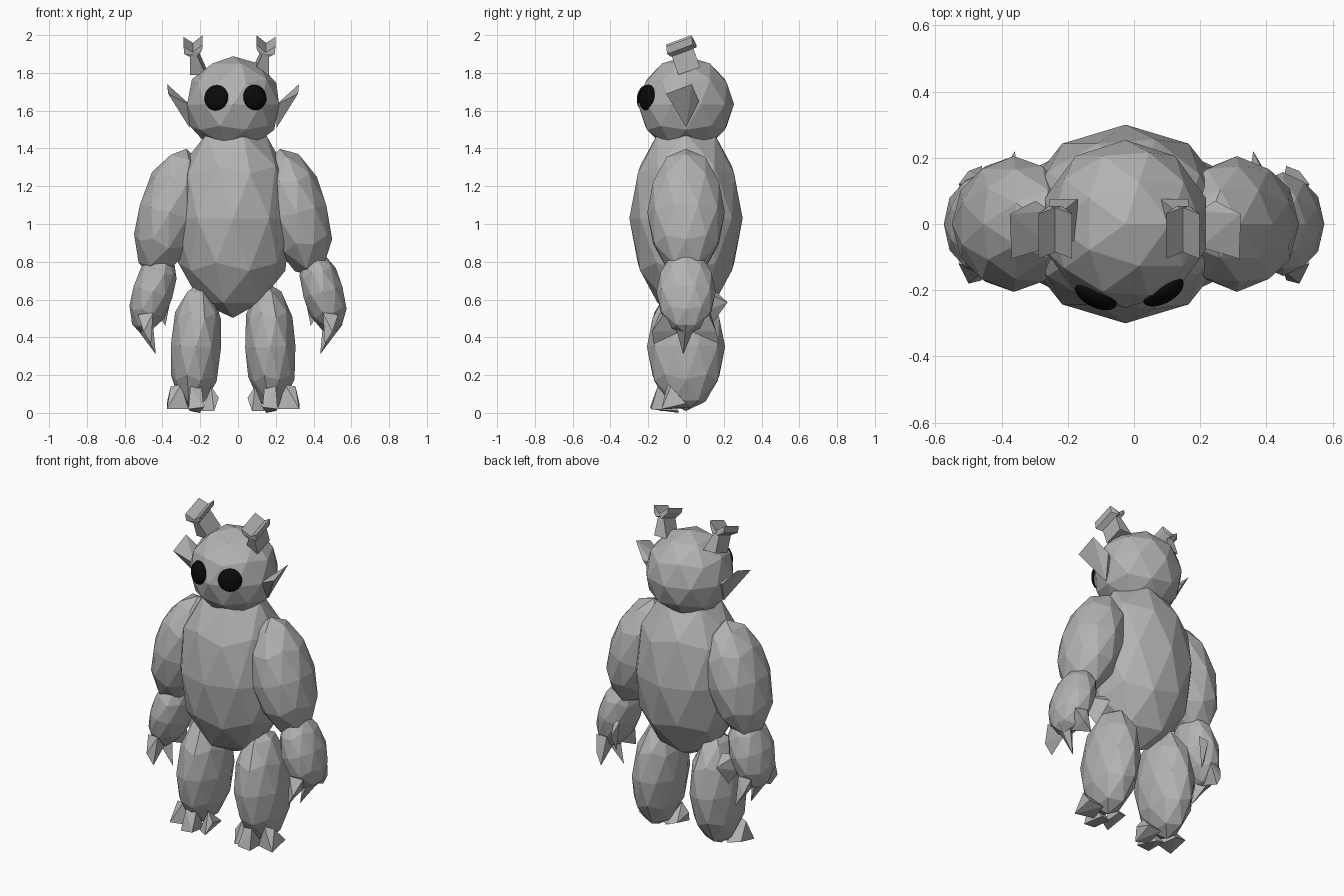
import bpy, bmesh, math
from mathutils import Vector

if "Cube" in bpy.data.objects:
    bpy.data.objects.remove(bpy.data.objects["Cube"])

def material(name, rgb):
    m = bpy.data.materials.new(name)
    m.diffuse_color = (*rgb, 1)
    m.use_nodes = True
    m.node_tree.nodes["Principled BSDF"].inputs["Base Color"].default_value = m.diffuse_color
    return m

GRAY = material("stone_gray", (0.45, 0.45, 0.45))
BLACK = material("eye_black", (0.003, 0.003, 0.003))
MID = -0.026          # centre line of head, body, legs

def blob(name, loc, size, tilt=0):
    """Faceted ellipsoid, tilted about y (degrees)."""
    bpy.ops.mesh.primitive_ico_sphere_add(subdivisions=2, radius=1, location=loc,
                                          rotation=(0, math.radians(tilt), 0))
    o = bpy.context.object
    o.name = name
    o.scale = size
    o.data.materials.append(GRAY)
    return o

def hulls(name, groups):
    """Sharp faceted pieces, each the convex hull of a few points."""
    me = bpy.data.meshes.new(name)
    for pts in groups:
        bm = bmesh.new()
        bm.from_mesh(me)
        vs = [bm.verts.new(p) for p in pts]
        r = bmesh.ops.convex_hull(bm, input=vs)
        junk = [v for v in set(r["geom_interior"] + r["geom_unused"])
                if isinstance(v, bmesh.types.BMVert)]
        bmesh.ops.delete(bm, geom=junk, context='VERTS')
        bmesh.ops.recalc_face_normals(bm, faces=bm.faces)
        bm.to_mesh(me)
        bm.free()
    o = bpy.data.objects.new(name, me)
    bpy.context.collection.objects.link(o)
    me.materials.append(GRAY)

def pair(name, groups, mid):
    """Right piece plus its mirror image about x = mid."""
    hulls("right_" + name, groups)
    hulls("left_" + name, [[(2 * mid - x, y, z) for x, y, z in g] for g in groups])

# Body and head
blob("body", (MID, 0, 1.03), (0.325, 0.30, 0.527))
blob("head", (MID, 0, 1.633), (0.256, 0.254, 0.255))

# Limbs
for side, s in (("right", 1), ("left", -1)):
    blob(side + "_upper_arm", (MID + s * 0.337, 0, 1.06), (0.17, 0.205, 0.35), -15 * s)
    blob(side + "_forearm", (s * 0.45, 0, 0.64), (0.112, 0.157, 0.23), -16 * s)
    blob(side + "_leg", (MID + s * 0.197, 0, 0.35), (0.14, 0.207, 0.34), -3 * s)

# Eyes: flat dark lenses lying on the head
for name, loc, nrm in (("left_eye", (-0.115, -0.218, 1.668), (-0.06, -0.124, 0.02)),
                       ("right_eye", (0.089, -0.205, 1.67), (0.07, -0.124, 0.02))):
    bpy.ops.mesh.primitive_uv_sphere_add(segments=24, ring_count=12, radius=1, location=loc)
    o = bpy.context.object
    o.name = name
    o.scale = (0.068, 0.068, 0.033)
    o.rotation_euler = Vector(nrm).to_track_quat('Z', 'Y').to_euler()
    o.data.materials.append(BLACK)
    bpy.ops.object.shade_smooth()

# Ears: flared plates
pair("ear", [[(.323, .03, 1.74), (.318, -.105, 1.69), (.245, .07, 1.65),
              (.205, 0, 1.51), (.20, -.07, 1.63), (.20, .04, 1.63)]], MID)

# Horns: forked, swept from front to back
def sweep(pts, dy, dz):
    return pts + [(x, y + dy, z + dz) for x, y, z in pts]

pair("horn", [
    sweep([(.08, -.04, 1.79), (.165, -.04, 1.79), (.13, -.08, 1.90), (.165, -.08, 1.90)], .115, .04),
    sweep([(.13, -.08, 1.885), (.16, -.08, 1.90), (.097, -.105, 1.95), (.10, -.10, 1.92)], .135, .05),
    sweep([(.135, -.08, 1.90), (.165, -.08, 1.885), (.198, -.105, 1.94), (.195, -.10, 1.90)], .135, .05),
], -0.045)

# Hand claws: centre, front, back and thumb
pair("hand_claws", [
    [(.45, 0, .47), (.555, 0, .47), (.50, -.05, .44), (.50, .04, .44), (.435, -.015, .31)],
    [(.45, -.14, .53), (.53, -.12, .52), (.48, -.03, .43), (.50, -.18, .43), (.46, -.17, .365)],
    [(.45, .13, .53), (.53, .12, .52), (.48, .03, .43), (.50, .16, .43), (.46, .175, .365)],
    [(.36, .22, .585), (.35, .15, .65), (.385, .13, .46), (.42, .10, .64), (.43, .10, .54)],
], 0)

# Foot claws: outer, front and inner
pair("foot_claws", [
    [(.25, -.10, .15), (.305, -.08, .14), (.325, -.13, .02), (.325, 0, .05), (.21, -.10, .02), (.24, .02, .03)],
    [(.14, -.13, .14), (.20, -.15, .14), (.13, -.19, .03), (.21, -.185, .02), (.15, -.04, .0), (.20, -.04, .01)],
    [(.09, -.09, .14), (.05, -.10, .08), (.075, -.14, .01), (.06, .0, .05), (.14, -.10, .01), (.13, .02, .03)],
], MID)
